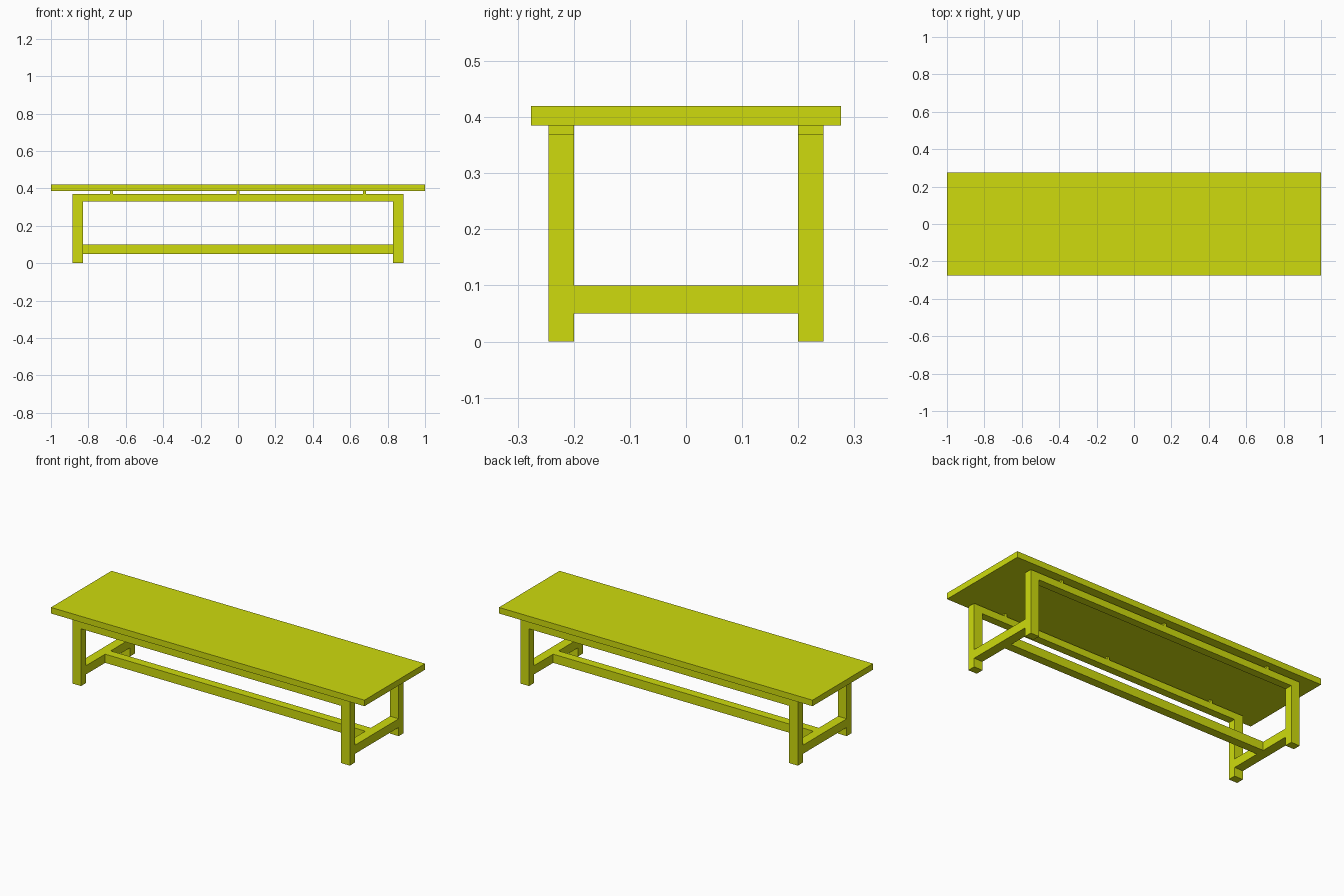
import bpy, bmesh
from mathutils import Vector

if "Cube" in bpy.data.objects:
    bpy.data.objects.remove(bpy.data.objects["Cube"])

mat = bpy.data.materials.new("yellow_green")
mat.diffuse_color = (0.62, 0.71, 0.004, 1)
mat.use_nodes = True
mat.node_tree.nodes["Principled BSDF"].inputs["Base Color"].default_value = mat.diffuse_color


def prism(name, outline, depth):
    """Extrude a closed 3D outline along the depth vector."""
    bm = bmesh.new()
    face = bm.faces.new([bm.verts.new(p) for p in outline])
    ext = bmesh.ops.extrude_face_region(bm, geom=[face], use_keep_orig=True)
    moved = [g for g in ext["geom"] if isinstance(g, bmesh.types.BMVert)]
    bmesh.ops.translate(bm, verts=moved, vec=Vector(depth))
    bmesh.ops.recalc_face_normals(bm, faces=bm.faces[:])
    mesh = bpy.data.meshes.new(name)
    bm.to_mesh(mesh)
    bm.free()
    mesh.materials.append(mat)
    obj = bpy.data.objects.new(name, mesh)
    bpy.context.collection.objects.link(obj)
    return obj


def box(name, x0, x1, y0, y1, z0, z1):
    return prism(name, [(x0, y0, z0), (x1, y0, z0), (x1, y1, z0), (x0, y1, z0)],
                 (0, 0, z1 - z0))


XO, XI = 0.885, 0.83       # outer and inner leg faces along the length
YO, YI = 0.245, 0.20       # outer and inner leg faces along the depth
RAIL, FRAME, TOP = 0.33, 0.37, 0.385

# Seat board
box("seat", -1, 1, -0.276, 0.276, TOP, 0.42)

# Low H-shaped stretcher: two end rails joined by a centre bar
S = 0.025
stretcher = prism("base_frame", [
    (-XO, -YI, 0.05), (-XI, -YI, 0.05), (-XI, -S, 0.05), (XI, -S, 0.05),
    (XI, -YI, 0.05), (XO, -YI, 0.05), (XO, YI, 0.05), (XI, YI, 0.05),
    (XI, S, 0.05), (-XI, S, 0.05), (-XI, YI, 0.05), (-XO, YI, 0.05)],
    (0, 0, 0.05))

# Front and back portals: two legs and a top rail, with seat spacers
portal = [(-XO, 0), (-XI, 0), (-XI, RAIL), (XI, RAIL),
          (XI, 0), (XO, 0), (XO, FRAME), (-XO, FRAME)]
for side, y in (("front", -YO), ("back", YI)):
    legs = prism(side + "_legs", [(x, y, z) for x, z in portal], (0, YO - YI, 0))
    for i, x in enumerate((-0.676, 0, 0.676)):
        box(f"{side}_spacer_{i + 1}", x - 0.0075, x + 0.0075, y, y + YO - YI, FRAME, TOP)
    # Merge the legs into the base so the flush joints show no seam
    mod = stretcher.modifiers.new(side + "_union", "BOOLEAN")
    mod.operation = "UNION"
    mod.solver = "EXACT"
    mod.object = legs
    bpy.context.view_layer.objects.active = stretcher
    bpy.ops.object.modifier_apply(modifier=mod.name)
    bpy.data.objects.remove(legs)

# Dissolve leftover coplanar seams
bm = bmesh.new()
bm.from_mesh(stretcher.data)
bmesh.ops.remove_doubles(bm, verts=bm.verts[:], dist=1e-5)
bmesh.ops.dissolve_limit(bm, angle_limit=0.01, verts=bm.verts[:], edges=bm.edges[:])
bm.to_mesh(stretcher.data)
bm.free()
